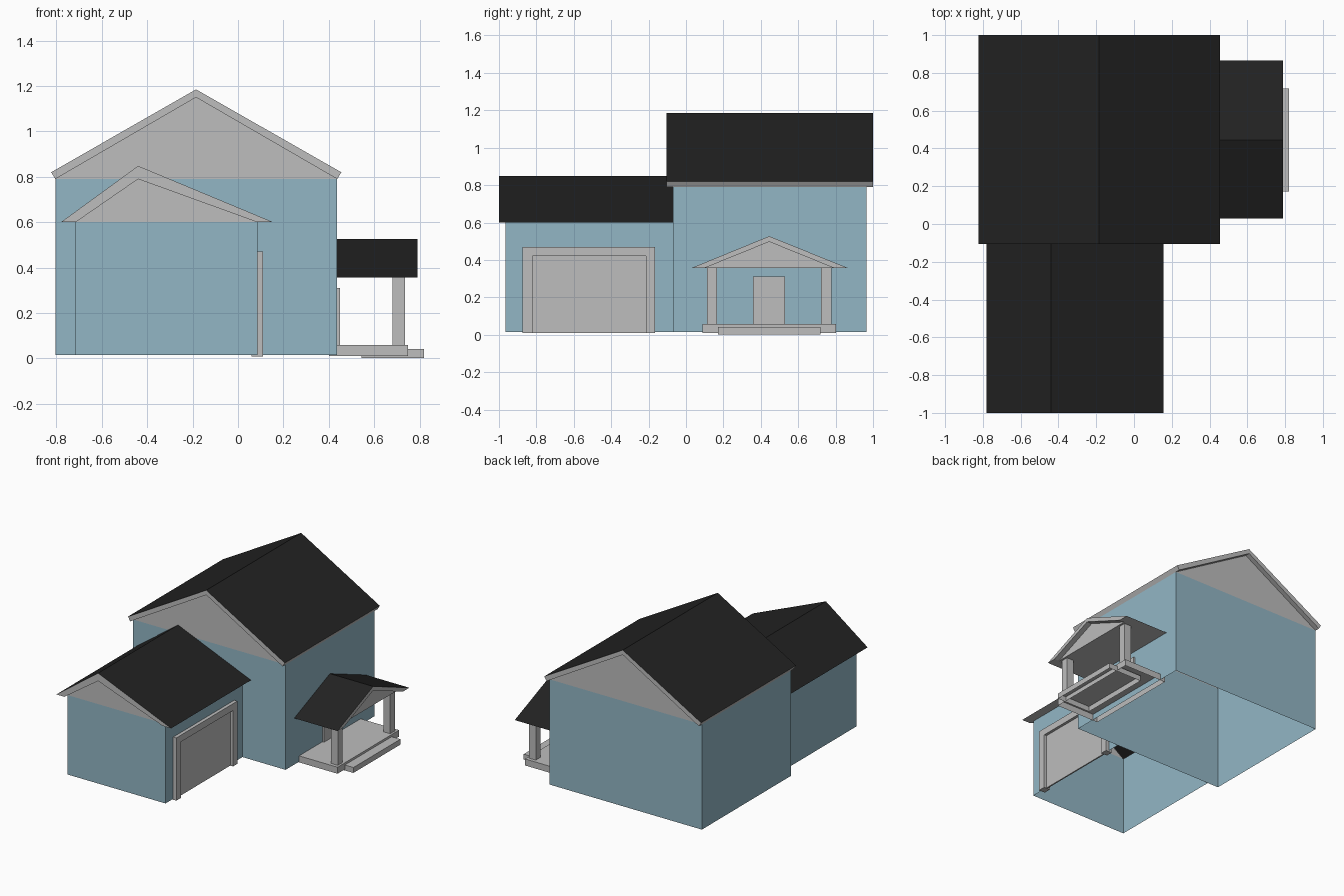
import bpy
import bmesh

cube = bpy.data.objects.get("Cube")
if cube:
    bpy.data.objects.remove(cube, do_unlink=True)


def material(name, rgb):
    m = bpy.data.materials.new(name)
    m.use_nodes = True
    m.diffuse_color = (*rgb, 1)
    m.node_tree.nodes["Principled BSDF"].inputs["Base Color"].default_value = (*rgb, 1)
    return m


BLUE = material("blue siding", (0.29, 0.47, 0.56))
GREY = material("grey trim", (0.51, 0.51, 0.51))
BLACK = material("black shingles", (0.016, 0.016, 0.016))


def finish(name, bm, mats):
    bmesh.ops.remove_doubles(bm, verts=bm.verts, dist=0.0005)
    bmesh.ops.recalc_face_normals(bm, faces=bm.faces)
    mesh = bpy.data.meshes.new(name)
    bm.to_mesh(mesh)
    bm.free()
    for m in mats:
        mesh.materials.append(m)
    obj = bpy.data.objects.new(name, mesh)
    bpy.context.scene.collection.objects.link(obj)
    return obj


def face(bm, points, mat=0):
    f = bm.faces.new([bm.verts.new(p) for p in points])
    f.material_index = mat


def box(name, x, y, z, open_bottom=False):
    bm = bmesh.new()
    bmesh.ops.create_cube(bm, size=1)
    for v in bm.verts:
        v.co = [r[0] if c < 0 else r[1] for r, c in zip((x, y, z), v.co)]
    if open_bottom:
        low = [f for f in bm.faces if all(v.co.z < z[0] + 0.001 for v in f.verts)]
        bmesh.ops.delete(bm, geom=low, context='FACES_ONLY')
    return finish(name, bm, [GREY])


def along_y(p, d):
    return (p[0], d, p[1])


def along_x(p, d):
    return (d, p[0], p[1])


def walls(name, gable, y0, y1, base, back=True):
    """Open-bottomed walls with grey gables above the eave line."""
    bm = bmesh.new()
    left, right = gable[0], gable[2]
    foot_l, foot_r = (left[0], base), (right[0], base)
    for top, foot in ((left, foot_l), (right, foot_r)):
        face(bm, [along_y(foot, y0), along_y(foot, y1), along_y(top, y1), along_y(top, y0)])
    for y in ([y0, y1] if back else [y0]):
        face(bm, [along_y(p, y) for p in (foot_l, foot_r, right, left)])
        face(bm, [along_y(p, y) for p in gable], 1)
    return finish(name, bm, [BLUE, GREY])


def roof(name, outer, inner, ends, place):
    """Shingle sheets with eave trim; each end is (edge, wall) with a rake board."""
    bm = bmesh.new()
    d0, d1 = ends[0][0], ends[-1][-1] if len(ends) == 1 else ends[1][0]
    for a, b in zip(outer, outer[1:]):
        face(bm, [place(a, d0), place(b, d0), place(b, d1), place(a, d1)])
    for i in (0, 2):
        o, n = outer[i], inner[i]
        face(bm, [place(o, d0), place(n, d0), place(n, d1), place(o, d1)], 1)
    for edge, wall in ends:
        for i in (0, 1):
            a, b, c, d = outer[i], outer[i + 1], inner[i + 1], inner[i]
            face(bm, [place(p, edge) for p in (a, b, c, d)], 1)
            face(bm, [place(d, edge), place(c, edge), place(c, wall), place(d, wall)], 1)
    return finish(name, bm, [BLACK, GREY])


# Main house
main_gable = [(-0.805, 0.79), (-0.185, 1.15), (0.437, 0.79)]
main_top = [(-0.823, 0.82), (-0.185, 1.185), (0.455, 0.82)]
walls("main_walls", main_gable, -0.07, 0.965, 0.015)
roof("main_roof", main_top, main_gable, [(-0.105, -0.07), (1.0, 0.965)], along_y)

# Garage wing
wing_gable = [(-0.715, 0.6), (-0.44, 0.79), (0.085, 0.6)]
wing_top = [(-0.78, 0.6), (-0.44, 0.848), (0.155, 0.6)]
walls("garage_walls", wing_gable, -0.965, -0.07, 0.015, back=False)
roof("garage_roof", wing_top, wing_gable, [(-1.0, -0.965)], along_y)
# The garage roof runs back to the main wall
for v in bpy.data.objects["garage_roof"].data.vertices:
    if v.co.y > -0.97:
        on_soffit = any(abs(v.co.x - p[0]) < 0.001 and abs(v.co.z - p[1]) < 0.001
                        for p in wing_gable)
        if not on_soffit:
            v.co.y = -0.07
bm = bmesh.new()
for o, n in ((wing_top[0], wing_gable[0]), (wing_top[2], wing_gable[2])):
    face(bm, [along_y(o, -0.965), along_y(n, -0.965), along_y(n, -0.07), along_y(o, -0.07)])
finish("garage_soffits", bm, [GREY])

# Garage door and its frame
box("garage_door", (0.08, 0.09), (-0.82, -0.215), (0.01, 0.42))
frame_x = (0.06, 0.11)
box("garage_frame_front", frame_x, (-0.875, -0.82), (0.008, 0.47))
box("garage_frame_back", frame_x, (-0.215, -0.165), (0.008, 0.47))
box("garage_frame_top", frame_x, (-0.82, -0.215), (0.42, 0.47))

# Porch roof with gable and flat ceiling
porch_gable = [(0.10, 0.357), (0.445, 0.497), (0.79, 0.357)]
porch_top = [(0.03, 0.357), (0.445, 0.527), (0.865, 0.357)]
roof("porch_roof", porch_top, porch_gable, [(0.79, 0.75), (0.437, 0.437)][:1] + [(0.437, 0.44)], along_x)
bm = bmesh.new()
face(bm, [along_x(p, 0.75) for p in porch_gable])
a, b = porch_gable[0], porch_gable[2]
face(bm, [along_x(a, 0.437), along_x(b, 0.437), along_x(b, 0.75), along_x(a, 0.75)])
finish("porch_gable_and_ceiling", bm, [GREY])

# Porch deck, step, columns and front door
box("porch_deck", (0.40, 0.75), (0.087, 0.803), (0.01, 0.058), open_bottom=True)
box("porch_step", (0.545, 0.82), (0.172, 0.718), (0.002, 0.042), open_bottom=True)
for side, y in (("front", 0.112), ("back", 0.722)):
    box("porch_column_" + side, (0.68, 0.735), (y, y + 0.055), (0.058, 0.36))
box("front_door", (0.42, 0.45), (0.358, 0.53), (0.058, 0.31))
